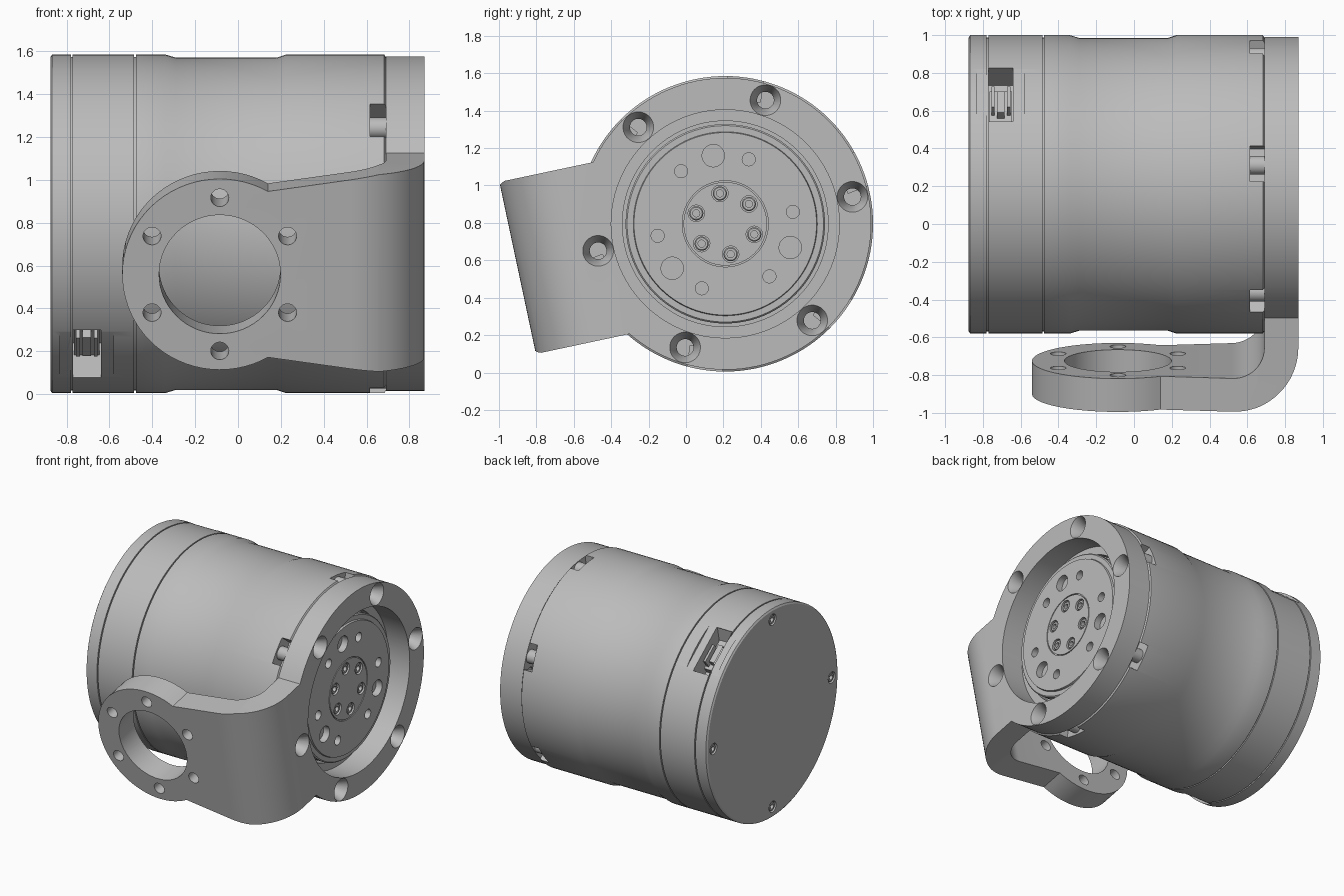
import bpy, bmesh, math
from mathutils import Matrix, Vector

if "Cube" in bpy.data.objects:
    bpy.data.objects.remove(bpy.data.objects["Cube"])

AXIS = Matrix.Translation((0, 0.21, 0.795))   # main axis, along x
TILT = 12                                     # bracket turn about the axis

metal = bpy.data.materials.new("grey metal")
metal.use_nodes = True
GREY = (0.5, 0.5, 0.5, 1)
metal.diffuse_color = GREY
metal.node_tree.nodes["Principled BSDF"].inputs["Base Color"].default_value = GREY


def finish(name, bm, angle):
    """Turn a bmesh into an object, rotated about the main axis."""
    bmesh.ops.recalc_face_normals(bm, faces=bm.faces)
    bm.transform(AXIS @ Matrix.Rotation(math.radians(angle), 4, 'X'))
    mesh = bpy.data.meshes.new(name)
    bm.to_mesh(mesh)
    bm.free()
    mesh.materials.append(metal)
    obj = bpy.data.objects.new(name, mesh)
    bpy.context.collection.objects.link(obj)
    return obj


def lathe(name, profile, steps=32, radius=0, angle=0):
    """Revolve (x, r) points about x, then place at a radius and angle."""
    bm = bmesh.new()
    vs = [bm.verts.new((x, r, 0)) for x, r in profile]
    es = [bm.edges.new(p) for p in zip(vs, vs[1:])]
    bmesh.ops.spin(bm, geom=vs + es, axis=(1, 0, 0), cent=(0, 0, 0),
                   angle=math.tau, steps=steps)
    bmesh.ops.remove_doubles(bm, verts=bm.verts, dist=1e-5)
    bmesh.ops.translate(bm, verts=bm.verts, vec=(0, radius, 0))
    return finish(name, bm, angle)


def rod(name, x0, x1, r, steps=24, radius=0, angle=0):
    return lathe(name, [(x0, 0), (x0, r), (x1, r), (x1, 0)], steps, radius, angle)


def prism(name, outline, low, high, place, angle=0):
    """Extrude a flat outline; place(a, b, t) maps it into space."""
    bm = bmesh.new()
    face = bm.faces.new([bm.verts.new(place(a, b, low)) for a, b in outline])
    move = Vector(place(0, 0, high)) - Vector(place(0, 0, low))
    new = bmesh.ops.extrude_face_region(bm, geom=[face], use_keep_orig=True)["geom"]
    bmesh.ops.translate(bm, vec=move,
                        verts=[v for v in new if isinstance(v, bmesh.types.BMVert)])
    return finish(name, bm, angle)


def box(name, x0, x1, r0, r1, w0, w1, angle):
    return prism(name, [(x0, w0), (x1, w0), (x1, w1), (x0, w1)], r0, r1,
                 lambda a, b, t: (a, t, b), angle)


def arc(cx, cy, r, a0, a1, n):
    return [(cx + r * math.cos(math.radians(a0 + (a1 - a0) * i / n)),
             cy + r * math.sin(math.radians(a0 + (a1 - a0) * i / n)))
            for i in range(n + 1)]


def join(objs):
    with bpy.context.temp_override(active_object=objs[0], object=objs[0],
                                   selected_objects=objs,
                                   selected_editable_objects=objs):
        bpy.ops.object.join()
    return objs[0]


def carve(obj, cutters, op='DIFFERENCE'):
    """Apply a boolean and drop the cutter."""
    cutter = join(cutters) if len(cutters) > 1 else cutters[0]
    mod = obj.modifiers.new("carve", 'BOOLEAN')
    mod.operation, mod.solver, mod.object = op, 'EXACT', cutter
    with bpy.context.temp_override(active_object=obj, object=obj):
        bpy.ops.object.modifier_apply(modifier="carve")
    bpy.data.objects.remove(cutter)


def six(start):
    return [start + 60 * i for i in range(6)]


def screw(name, x, side, r, radius, angle):
    """Socket screw whose head faces along side (+1 or -1)."""
    prof = [(-0.03, 0), (-0.03, r * .5), (0, r * .5), (0, r * .85), (-0.006, r),
            (-0.07, r), (-0.07, 0)]
    return lathe(name, [(x + side * d, q) for d, q in prof], 18, radius, angle)


parts = []

# Motor housing with waist and two grooves
R, G = 0.79, 0.778
housing = lathe("housing", [
    (-.875, 0), (-.875, G), (-.867, R), (-.78, R), (-.78, G), (-.771, G), (-.771, R),
    (-.485, R), (-.485, G), (-.476, G), (-.476, R), (-.34, R), (-.29, .775),
    (.18, .775), (.225, R), (.682, R), (.69, G), (.69, .55), (.63, .55), (.63, 0)], 128)

# Rim notches, cable pockets with flat pads, end cap screw holes
NOTCHES, POCKETS, CAPS = six(22), (52, 232), (0, 90, 180, 270)
carve(housing, [box("cut", .615, .71, .67, .9, -.095, .095, a) for a in NOTCHES])
carve(housing, [box("cut", -.83, -.58, .772, .9, -.3, .3, a) for a in POCKETS])
carve(housing, [box("cut", -.77, -.64, .62, .9, -.18, .18, a) for a in POCKETS])
carve(housing, [rod("cut", -.9, -.83, .042, 24, .71, a) for a in CAPS])
parts.append(housing)

for a in NOTCHES:
    parts.append(rod("rim_bolt", .61, .69, .05, 24, .725, a))
for a in CAPS:
    parts.append(screw("cap_screw", -.87, -1, .036, .71, a))

# Cable connectors inside the pockets
for a in POCKETS:
    parts.append(box("connector_base", -.765, -.645, .6, .67, -.1, .17, a))
    parts.append(prism("connector_wedge", [(.6, .1), (.76, .18), (.6, .18)], -.77, -.64,
                       lambda p, q, t: (t, p, q), a))
    for x in (-.755, -.672):
        parts.append(box("connector_wall", x, x + .017, .66, .74, -.08, .06, a))
    parts.append(box("connector_tongue", -.725, -.685, .66, .72, -.06, .08, a))

# Rotating output disc with hub groove and hole pattern
disc = lathe("output_disc", [
    (.62, 0), (.62, .533), (.758, .533), (.766, .525), (.766, .492), (.78, .488),
    (.78, .23), (.77, .23), (.77, .223), (.78, .223), (.78, 0)], 96)
carve(disc, [rod("cut", .73, .9, .06, 24, .37, a) for a in (-20, 100, 220)]
      + [rod("cut", .73, .9, .035, 20, .367, a) for a in six(10)]
      + [rod("cut", .73, .9, .044, 20, .165, a) for a in six(40)])
parts.append(disc)
for a in six(40):
    parts.append(screw("hub_screw", .774, 1, .038, .165, a))

# Bracket: bent plate trimmed by its front and side outlines
CX = -.085
bend_x, bend_y, T = .52, -.785, .18
bent = ([(-.8, bend_y - .35)] + arc(bend_x, bend_y, .35, -90, 0, 16)
        + [(.87, .9), (.69, .9)]
        + arc(bend_x, bend_y, .35 - T, 0, -90, 16) + [(-.8, bend_y - .35 + T)])
bracket = prism("bracket", bent, -.95, .95, lambda a, b, t: (a, b, t), TILT)
front = (arc(CX, 0, .455, 60.4, 299.6, 48)
         + [(.66, -.47), (.66, -1), (1, -1), (1, 1), (.66, 1), (.66, .47)])
side = [(-1.3, -.47)] + arc(0, 0, .78, 217, 503, 96) + [(-1.3, .47)]
carve(bracket, [prism("trim", front, -1.5, 1.2, lambda a, b, t: (a, t, b), TILT)],
      'INTERSECT')
carve(bracket, [prism("trim", side, -1, 1.1, lambda a, b, t: (t, a, b), TILT)],
      'INTERSECT')


def bore(cx, cz, r, n):
    """Round cutter through the front plate."""
    return prism("cut", arc(cx, cz, r, 0, 360 - 360 / n, n - 1), -1.3, -.85,
                 lambda a, b, t: (a, t, b), TILT)


ring_holes = [bore(CX + .365 * math.cos(math.radians(a)),
                   .365 * math.sin(math.radians(a)), .042, 24) for a in six(30)]
carve(bracket, [bore(CX, 0, .283, 64)] + ring_holes)
countersink = [(.6, 0), (.6, .045), (.79, .045), (.872, .083), (.9, .083), (.9, 0)]
carve(bracket, [rod("cut", .5, 1, .61, 96)]
      + [lathe("cut", countersink, 28, .695, a) for a in six(TILT)])
parts.append(bracket)

# Smooth shading with crisp edges
for o in bpy.context.view_layer.objects:
    o.select_set(o in parts)
bpy.context.view_layer.objects.active = parts[0]
bpy.ops.object.shade_smooth_by_angle(angle=math.radians(30))
